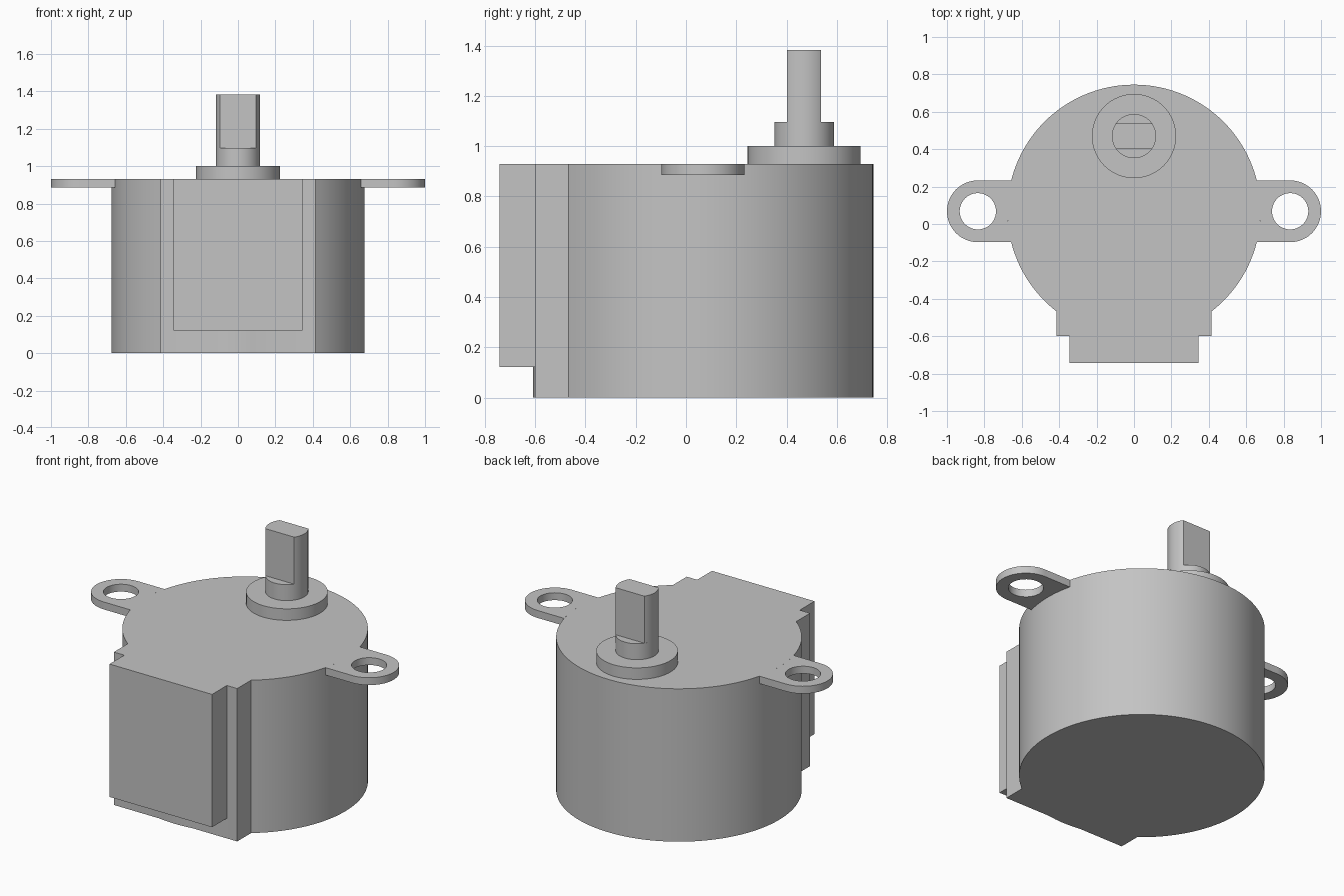
import bpy
import bmesh
from math import sin, cos, pi, asin, acos, sqrt

if "Cube" in bpy.data.objects:
    bpy.data.objects.remove(bpy.data.objects["Cube"], do_unlink=True)

GREY = (0.55, 0.55, 0.55, 1)
metal = bpy.data.materials.new("plain grey")
metal.use_nodes = True
metal.diffuse_color = GREY
metal.node_tree.nodes["Principled BSDF"].inputs["Base Color"].default_value = GREY


def arc(cx, cy, r, a0, a1, n):
    """Points along an arc, both ends included."""
    return [(cx + r * cos(a0 + (a1 - a0) * i / n),
             cy + r * sin(a0 + (a1 - a0) * i / n)) for i in range(n + 1)]


def circle(cx, cy, r, n=64):
    return arc(cx, cy, r, 0, 2 * pi, n)[:-1]


def prism(name, loops, z0, z1):
    """Extrude a flat outline, with further loops as holes, from z0 to z1."""
    bm = bmesh.new()
    edges = []
    for loop in loops:
        vs = [bm.verts.new((x, y, z0)) for x, y in loop]
        edges += [bm.edges.new((vs[i - 1], vs[i])) for i in range(len(vs))]
    bmesh.ops.triangle_fill(bm, edges=edges, use_beauty=True, normal=(0, 0, 1))
    ext = bmesh.ops.extrude_face_region(bm, geom=bm.faces[:], use_keep_orig=True)
    top = [g for g in ext["geom"] if isinstance(g, bmesh.types.BMVert)]
    bmesh.ops.translate(bm, verts=top, vec=(0, 0, z1 - z0))
    bmesh.ops.recalc_face_normals(bm, faces=bm.faces[:])
    bmesh.ops.dissolve_limit(bm, angle_limit=0.001, verts=bm.verts[:], edges=bm.edges[:])
    mesh = bpy.data.meshes.new(name)
    bm.to_mesh(mesh)
    bm.free()
    mesh.materials.append(metal)
    obj = bpy.data.objects.new(name, mesh)
    bpy.context.collection.objects.link(obj)
    bpy.ops.object.select_all(action="DESELECT")
    obj.select_set(True)
    bpy.context.view_layer.objects.active = obj
    bpy.ops.object.shade_smooth_by_angle(angle=pi / 6)
    return obj


CY, R, TOP = 0.068, 0.677, 0.93     # can centre, radius and top
BLOCK_X, BLOCK_Y = 0.415, -0.60     # front terminal block

# Round can with the terminal block; the can bulges slightly past the block
side = acos(BLOCK_X / R)
bulge = asin((CY - BLOCK_Y) / R)
can = arc(0, CY, R, -side, pi + side, 96)
can += [(-BLOCK_X, BLOCK_Y)]
can += arc(0, CY, R, -pi + bulge, -bulge, 8)
can += [(BLOCK_X, BLOCK_Y)]
prism("motor_can", [can], 0, TOP)

# Wire cover on the front
W, FRONT = 0.345, -0.742
prism("wire_cover", [[(-W, FRONT), (W, FRONT), (W, BLOCK_Y), (-W, BLOCK_Y)]], 0.122, TOP)

# Mounting ears, whose inner edge follows the can
EAR_X, EAR_R, HOLE_R = 0.835, 0.165, 0.097
root = asin(EAR_R / R)
for name, s in (("left_ear", 1), ("right_ear", -1)):
    outline = arc(EAR_X, CY, EAR_R, -pi / 2, pi / 2, 32) + arc(0, CY, R, root, -root, 12)
    hole = circle(EAR_X, CY, HOLE_R, 48)
    prism(name, [[(s * x, y) for x, y in loop] for loop in (outline, hole)], 0.885, TOP)

# Bearing collar and shaft, set towards the back
SY, SHAFT_R, FLAT = 0.47, 0.118, 0.068
prism("bearing_collar", [circle(0, SY, 0.225)], TOP, 1.0)
prism("shaft_base", [circle(0, SY, SHAFT_R)], 1.0, 1.097)
a = asin(FLAT / SHAFT_R)
prism("shaft_flats", [arc(0, SY, SHAFT_R, -a, a, 16)
                      + arc(0, SY, SHAFT_R, pi - a, pi + a, 16)], 1.097, 1.383)
